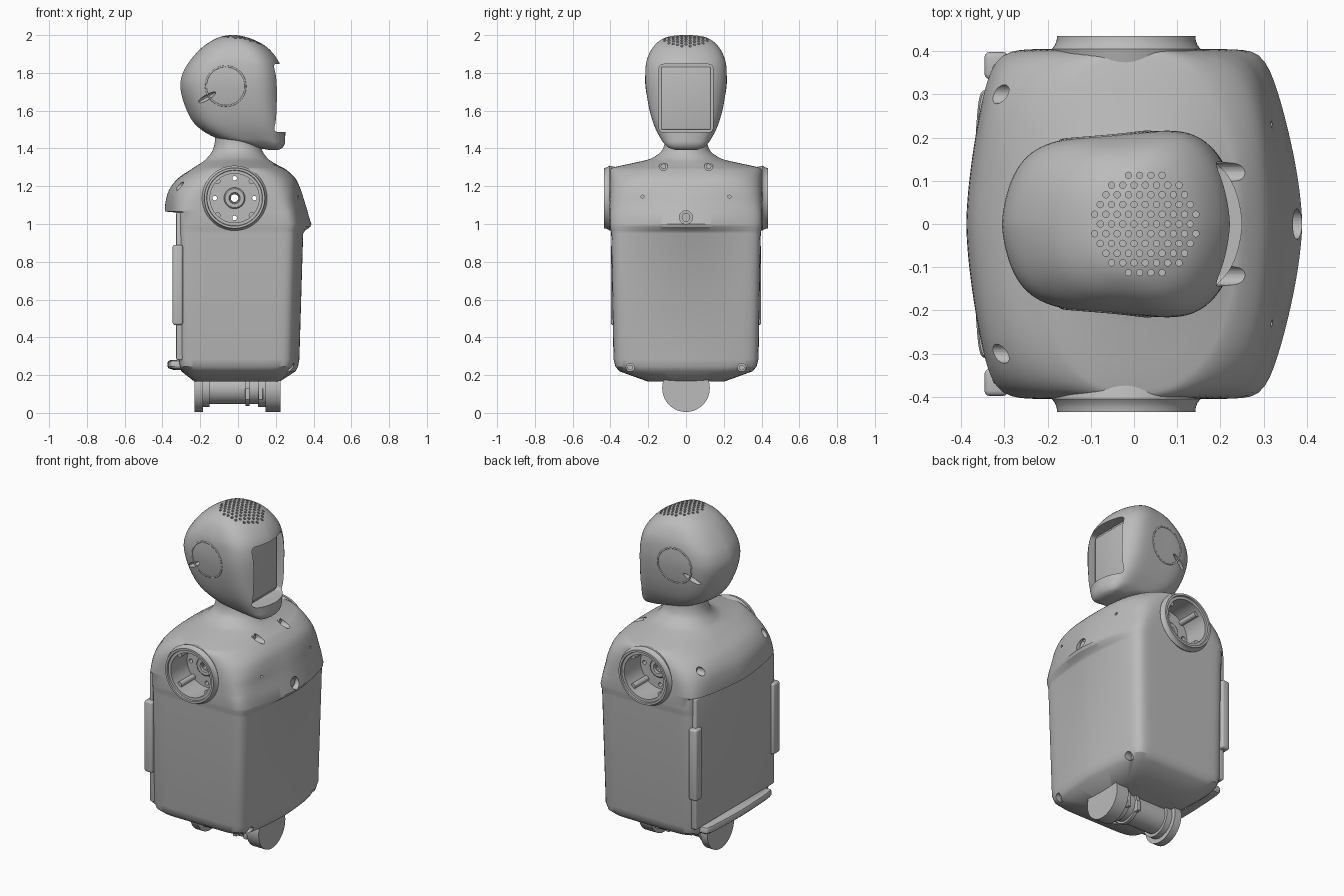
import bpy, bmesh, math
from mathutils import Matrix, Vector
from mathutils.bvhtree import BVHTree

cube = bpy.data.objects.get("Cube")
if cube:
    bpy.data.objects.remove(cube, do_unlink=True)

grey = bpy.data.materials.new("plain grey")
grey.use_nodes = True
tone = (0.5, 0.5, 0.5, 1)
grey.diffuse_color = tone
grey.node_tree.nodes["Principled BSDF"].inputs["Base Color"].default_value = tone


def finish(name, bm, smooth=True):
    bmesh.ops.recalc_face_normals(bm, faces=bm.faces)
    mesh = bpy.data.meshes.new(name)
    bm.to_mesh(mesh)
    bm.free()
    mesh.materials.append(grey)
    ob = bpy.data.objects.new(name, mesh)
    bpy.context.collection.objects.link(ob)
    if smooth:
        shade(ob)
    return ob


def select(ob):
    bpy.ops.object.select_all(action='DESELECT')
    ob.select_set(True)
    bpy.context.view_layer.objects.active = ob


def shade(ob):
    select(ob)
    bpy.ops.object.shade_smooth_by_angle(angle=math.radians(32))


def add_cyl(bm, axis, start, end, a, b, r, seg=32):
    # cylinder along an axis; a, b are the two other coordinates in order
    mid, length = (start + end) / 2, abs(end - start)
    if axis == 'x':
        place = Matrix.Translation((mid, a, b)) @ Matrix.Rotation(math.pi / 2, 4, 'Y')
    elif axis == 'y':
        place = Matrix.Translation((a, mid, b)) @ Matrix.Rotation(math.pi / 2, 4, 'X')
    else:
        place = Matrix.Translation((a, b, mid))
    bmesh.ops.create_cone(bm, cap_ends=True, segments=seg, radius1=r, radius2=r,
                          depth=length, matrix=place)


def cyl(name, *args):
    bm = bmesh.new()
    add_cyl(bm, *args)
    return finish(name, bm)


def box(name, lo, hi, bevel):
    bm = bmesh.new()
    lo, hi = Vector(lo), Vector(hi)
    bmesh.ops.create_cube(bm, size=1, matrix=Matrix.Translation((lo + hi) / 2)
                          @ Matrix.Diagonal((*(hi - lo), 1)))
    bmesh.ops.bevel(bm, geom=bm.edges[:], offset=bevel, segments=3,
                    profile=0.5, affect='EDGES')
    return finish(name, bm)


def refine(rows, steps=4):
    # Catmull-Rom through the section rows
    out = []
    for i in range(len(rows) - 1):
        p = [rows[min(max(i + k, 0), len(rows) - 1)] for k in (-1, 0, 1, 2)]
        for s in range(steps):
            t = s / steps
            out.append([0.5 * (2 * b + (c - a) * t + (2 * a - 5 * b + 4 * c - d) * t * t
                               + (3 * b - a - 3 * c + d) * t ** 3)
                        for a, b, c, d in zip(*p)])
    return out + [list(rows[-1])]


def bridge(bm, rings, closed=False):
    pairs = list(zip(rings, rings[1:])) + ([(rings[-1], rings[0])] if closed else [])
    for lo, hi in pairs:
        for i in range(len(lo)):
            j = (i + 1) % len(lo)
            bm.faces.new((lo[i], lo[j], hi[j], hi[i]))


def loft(name, rows, taper=0, seg=160):
    # row: height, back x, front x, half width, squareness, back bulge, front bulge
    bm = bmesh.new()
    rings = []
    for z, xb, xf, hy, n, bb, bf in rows:
        ring = []
        for i in range(seg):
            t = math.tau * (i + 0.5) / seg
            c, s = math.cos(t), math.sin(t)
            r = (abs(c) ** n + abs(s) ** n) ** (-1 / n)
            u, v = c * r, s * r
            y = v * hy * (1 + taper * (u - .4))
            u *= 1 - (bf if u > 0 else bb) * abs(v) ** 1.6
            ring.append(bm.verts.new(((xb + xf) / 2 + u * (xf - xb) / 2, y, z)))
        rings.append(ring)
    bridge(bm, rings)
    bm.faces.new(rings[0])
    bm.faces.new(rings[-1])
    return finish(name, bm)


def cut(ob, name, bm):
    cutter = finish(name, bm, False)
    cutter.hide_render = True
    mod = ob.modifiers.new(name, 'BOOLEAN')
    mod.operation, mod.solver, mod.object = 'DIFFERENCE', 'EXACT', cutter
    select(ob)
    bpy.ops.object.modifier_apply(modifier=mod.name)
    bpy.data.objects.remove(cutter, do_unlink=True)


# Torso: tapered box below, chest overhang, shoulders rising into the neck
lower = [(.165, -.23, .22, .2, 5, 0, .1), (.22, -.3, .305, .352, 8, 0, .12),
         (.245, -.31, .318, .374, 12, 0, .12), (.285, -.315, .325, .384, 14, 0, .12),
         (.95, -.315, .345, .396, 14, 0, .13), (.965, -.315, .355, .398, 14, 0, .16),
         (.985, -.315, .383, .402, 14, 0, .23), (1, -.315, .389, .404, 14, 0, .25),
         (1.06, -.318, .371, .405, 12, 0, .235)]
upper = [(1.066, -.388, .369, .405, 12, .17, .21), (1.12, -.383, .352, .405, 9, .17, .19),
         (1.18, -.365, .333, .405, 6, .15, .14), (1.24, -.32, .305, .405, 3.8, .1, .08),
         (1.288, -.25, .255, .403, 2.5, 0, 0), (1.303, -.228, .227, .37, 2.3, 0, 0),
         (1.325, -.193, .188, .27, 2.1, 0, 0), (1.345, -.168, .16, .19, 2, 0, 0),
         (1.38, -.14, .133, .135, 2, 0, 0), (1.42, -.125, .12, .115, 2, 0, 0),
         (1.47, -.12, .115, .11, 2, 0, 0)]
torso = loft("torso", lower + refine(upper))

# Arm sockets and screw recesses
sx, sz, floor = -.018, 1.137, .27
screws = [(.185, .12, 1.305, .022), (.185, -.12, 1.305, .022), (.355, 0, 1.035, .035),
          (.25, .295, .24, .022), (.25, -.295, .24, .022),
          (.29, .23, 1.145, .008), (.29, -.23, 1.145, .008)]
bm = bmesh.new()
for s in (-1, 1):
    add_cyl(bm, 'y', s * floor, s * .5, sx, sz, .132, 48)
    add_cyl(bm, 'x', -.27, -.5, s * .3, 1.2, .022)
for x, y, z, r in screws:
    add_cyl(bm, 'x', x, .5, y, z, r)
cut(torso, "recess_cutter", bm)

bolts = [(sx + .105 * math.cos(k * math.pi / 2), sz + .105 * math.sin(k * math.pi / 2))
         for k in range(4)]
bm = bmesh.new()
for x, z, r in [(sx, sz, .02)] + [(x, z, .012) for x, z in bolts]:
    add_cyl(bm, 'y', -.4, .4, x, z, r, 20)
cut(torso, "through_hole_cutter", bm)
shade(torso)
for x, y, z, r in screws:
    if r > .01:
        cyl("screw_head", 'x', x - .01, x + .008, y, z, r * .65, 24)


def lathe(name, profile, side, seg=64):
    # closed profile of (radius, y) turned about the arm axis
    bm = bmesh.new()
    rings = [[bm.verts.new((sx + r * math.cos(math.tau * i / seg), side * y,
                            sz + r * math.sin(math.tau * i / seg))) for i in range(seg)]
             for r, y in profile]
    bridge(bm, rings, True)
    return finish(name, bm)


# Shoulder collars with a hub and ribs inside
for s in (-1, 1):
    lathe("shoulder_collar", [(.164, .37), (.172, .405), (.165, .414), (.161, .424),
                              (.16, .435), (.148, .435), (.146, .425), (.13, .425),
                              (.13, floor - .005), (.145, floor - .005), (.15, .37)], s)
    hub = [(.056, 0), (.056, .02), (.05, .025), (.03, .025), (.026, .015), (.021, .015), (.021, 0)]
    lathe("shoulder_hub", [(r, floor - .005 + d) for r, d in hub], s)
    for k in range(4):
        a = math.pi / 4 + k * math.pi / 2
        cyl("socket_rib", 'y', s * (floor - .01), s * .4, sx + .128 * math.cos(a),
            sz + .128 * math.sin(a), .016, 16)

# Back panel, side handles and curved lower bumper
box("back_panel", (-.327, -.37, .28), (-.29, .37, 1.062), .008)
for s in (-1, 1):
    ys = sorted((s * .335, s * .398))
    box("back_handle", (-.346, ys[0], .465), (-.292, ys[1], .89), .012)
loft("back_bumper", [(z, -.374 + d, -.25, .31 - d, 12, .24, 0) for z, d in
                     [(.228, .03), (.236, .006), (.245, 0), (.266, 0), (.274, .004),
                      (.279, .014)]])

# Waist joint: drum between two round end plates
for name, x0, x1, r in [("waist_rear_plate", -.23, -.185, .126),
                        ("waist_rear_ring", -.186, -.15, .1),
                        ("waist_drum", -.2, .16, .083),
                        ("waist_clamp", .04, .06, .095),
                        ("waist_front_ring", .105, .146, .1),
                        ("waist_front_plate", .145, .225, .126)]:
    cyl(name, 'x', x0, x1, 0, .131, r, 64)
for x in (.05, .12):
    for s in (-1, 1):
        box("clamp_lug", (x - .012, s * .09 - .015, .07), (x + .012, s * .09 + .015, .13), .004)

# Head shell, narrower toward the back
head = loft("head", refine([
    (1.392, .165, .213, .055, 3, .1, .2), (1.403, .105, .234, .09, 3.5, .1, .2),
    (1.425, .015, .247, .115, 4, .1, .2), (1.455, -.115, .25, .136, 4.6, .15, .2),
    (1.52, -.22, .25, .168, 5, .2, .22), (1.61, -.275, .249, .194, 5.2, .2, .25),
    (1.72, -.305, .246, .212, 5.2, .2, .26), (1.8, -.292, .236, .215, 5, .2, .26),
    (1.87, -.25, .21, .208, 4.2, .2, .24), (1.935, -.19, .155, .178, 3.3, .15, .2),
    (1.975, -.13, .085, .135, 2.8, .1, .1), (1.993, -.085, .03, .09, 2.3, 0, 0),
    (2, -.045, -.01, .03, 2, 0, 0)]), taper=.08)
shell = BVHTree.FromPolygons([v.co[:] for v in head.data.vertices],
                             [p.vertices[:] for p in head.data.polygons])


def side_point(x, z, s):
    return shell.ray_cast(Vector((x, s, z)), Vector((0, -s, 0)))[0]


# Ear rings following the shell, and slanted side slots
bm = bmesh.new()
for s in (-1, 1):
    curve = bpy.data.curves.new("ear_ring", 'CURVE')
    curve.dimensions, curve.bevel_depth, curve.bevel_resolution = '3D', .005, 2
    path = curve.splines.new('POLY')
    path.points.add(63)
    path.use_cyclic_u = True
    for i, p in enumerate(path.points):
        a = math.tau * i / 64
        hit = side_point(-.065 + .105 * math.cos(a), 1.73 + .105 * math.sin(a), s)
        p.co = (hit.x, hit.y - s * .002, hit.z, 1)
    curve.materials.append(grey)
    bpy.context.collection.objects.link(bpy.data.objects.new("ear_ring", curve))
    bmesh.ops.create_uvsphere(bm, u_segments=24, v_segments=12, radius=1,
                              matrix=Matrix.Translation(side_point(-.168, 1.668, s))
                              @ Matrix.Rotation(-math.pi / 6, 4, 'Y')
                              @ Matrix.Diagonal((.062, .035, .014, 1)))

# Crown vent: hexagonal field of small holes
for row in range(-5, 6):
    for col in range(-6, 7):
        x, y = (col + (row % 2) / 2) * .026, row * .0225
        if math.hypot(x, y) < .122:
            add_cyl(bm, 'z', 1.9, 2.1, x + .026, y, .0075, 10)
cut(head, "head_hole_cutter", bm)

# Face opening with a recessed screen
bm = bmesh.new()
bmesh.ops.create_cube(bm, size=1, matrix=Matrix.Translation((.29, 0, 1.666))
                      @ Matrix.Diagonal((.27, .286, .36, 1)))
long_edges = [e for e in bm.edges if abs(e.verts[0].co.x - e.verts[1].co.x) > .1]
bmesh.ops.bevel(bm, geom=long_edges, offset=.024, segments=4, profile=.5, affect='EDGES')
cut(head, "face_cutter", bm)
shade(head)
box("face_screen", (.14, -.131, 1.5), (.166, .131, 1.832), .006)
